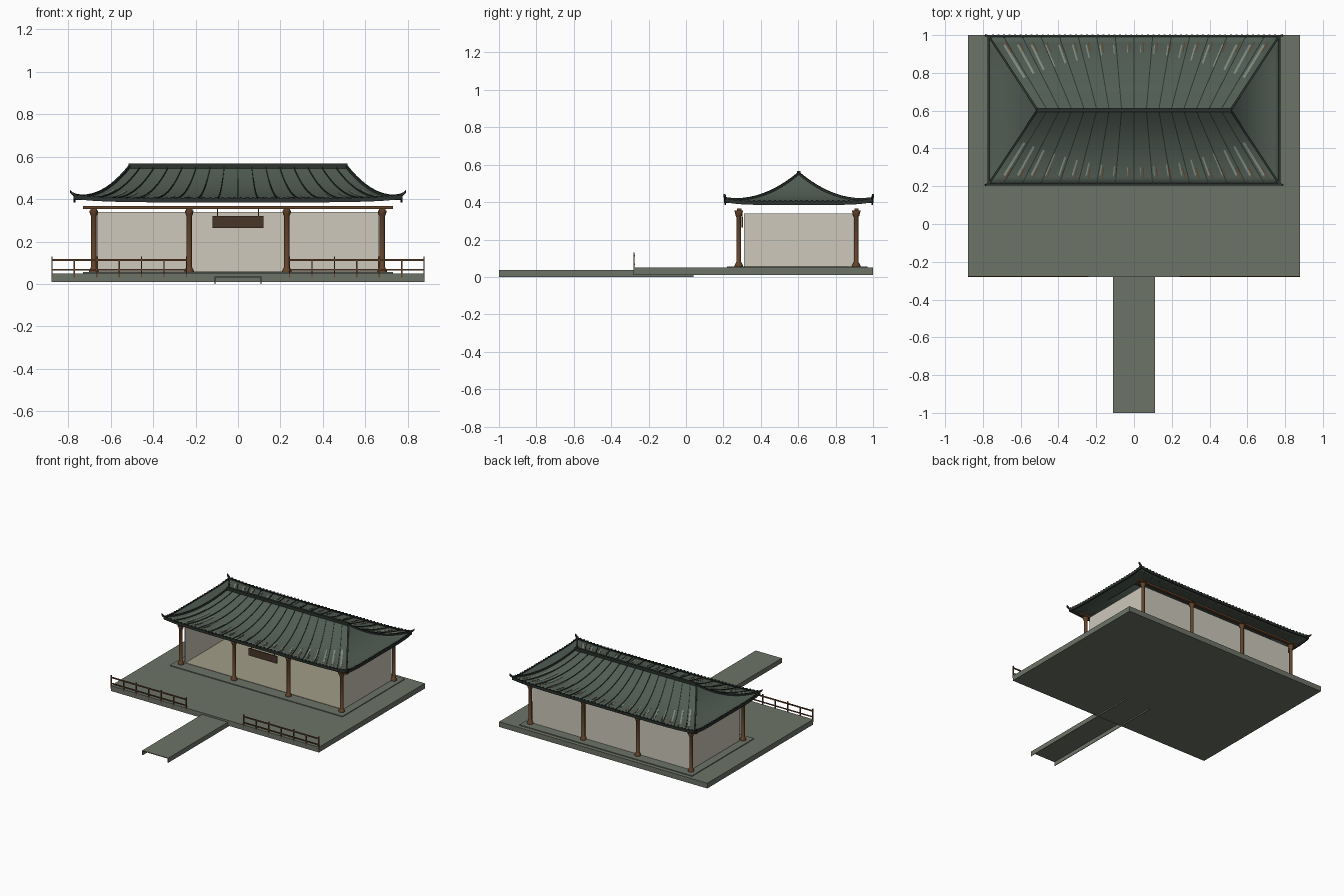
import bpy, bmesh, math
from mathutils import Vector

if "Cube" in bpy.data.objects:
    bpy.data.objects.remove(bpy.data.objects["Cube"])


def mat(name, r, g, b):
    m = bpy.data.materials.new(name)
    m.diffuse_color = (r, g, b, 1)
    m.use_nodes = True
    m.node_tree.nodes["Principled BSDF"].inputs["Base Color"].default_value = m.diffuse_color
    return m


STONE = mat("grey stone", .155, .172, .138)
WALL = mat("cream plaster", .61, .58, .50)
FLOOR = mat("straw floor", .36, .34, .25)
TILE = mat("green tile", .080, .108, .088)
DARK = mat("dark ridge tile", .025, .032, .027)
PALE = mat("pale tile", .22, .27, .22)
WOOD = mat("brown wood", .127, .058, .024)
SIGN = mat("dark board", .065, .037, .023)


def finish(name, bm, m, smooth=False):
    bmesh.ops.recalc_face_normals(bm, faces=bm.faces)
    me = bpy.data.meshes.new(name)
    bm.to_mesh(me)
    bm.free()
    me.materials.append(m)
    ob = bpy.data.objects.new(name, me)
    bpy.context.collection.objects.link(ob)
    if smooth:
        bpy.context.view_layer.objects.active = ob
        ob.select_set(True)
        bpy.ops.object.shade_smooth_by_angle(angle=math.radians(35))
        ob.select_set(False)
    return ob


def add_box(bm, x0, x1, y0, y1, z0, z1):
    vs = bmesh.ops.create_cube(bm, size=1)["verts"]
    for v in vs:
        v.co = Vector((x0 if v.co.x < 0 else x1, y0 if v.co.y < 0 else y1,
                       z0 if v.co.z < 0 else z1))


def boxes(name, m, *dims):
    bm = bmesh.new()
    for d in dims:
        add_box(bm, *d)
    return finish(name, bm, m)


def add_bar(bm, pts, w, h):
    """Sweep a rectangular section along points, taper-free, capped."""
    rings = []
    for i, p in enumerate(pts):
        d = pts[min(i + 1, len(pts) - 1)] - pts[max(i - 1, 0)]
        side = Vector((-d.y, d.x, 0)).normalized() * w / 2
        up = Vector((0, 0, h / 2))
        rings.append([bm.verts.new(p + a * side + b * up)
                      for a, b in ((-1, -1), (1, -1), (1, 1), (-1, 1))])
    for a, b in zip(rings, rings[1:]):
        for k in range(4):
            bm.faces.new((a[k], a[(k + 1) % 4], b[(k + 1) % 4], b[k]))
    bm.faces.new(rings[0])
    bm.faces.new(rings[-1])


# terrace, path (open underneath and at the end) and hall plinth
boxes("terrace", STONE, (-.88, .88, -.28, 1, .01, .05))
boxes("path", STONE, (-.11, .11, -1, -.28, .031, .036),
      (-.11, -.106, -1, .04, 0, .033), (.106, .11, -1, .04, 0, .033))
boxes("plinth", STONE, (-.73, .73, .22, .97, .05, .056))

# hall, open to the front
boxes("hall_floor", FLOOR, (-.67, .67, .31, .87, .055, .059))
boxes("hall_walls", WALL, (-.67, -.66, .31, .89, .055, .34),
      (.66, .67, .31, .89, .055, .34), (-.67, .67, .88, .895, .055, .34))

# columns with lathed base and capital
bm = bmesh.new()
prof = [(.022, .055), (.022, .062), (.016, .075), (.0125, .08), (.0125, .32),
        (.016, .326), (.02, .34), (.02, .347)]
N = 12
for cx in (-.68, -.23, .23, .68):
    for cy in (.282, .91):
        rings = [[bm.verts.new((cx + r * math.cos(k * math.tau / N),
                                cy + r * math.sin(k * math.tau / N), z)) for k in range(N)]
                 for r, z in prof]
        for a, b in zip(rings, rings[1:]):
            for k in range(N):
                bm.faces.new((a[k], a[(k + 1) % N], b[(k + 1) % N], b[k]))
        bm.faces.new(rings[-1])
        add_box(bm, cx - .015, cx + .015, cy - .022, cy + .022, .347, .356)
finish("columns", bm, WOOD, True)

# long beams over both column rows
boxes("beams", WOOD, (-.73, .73, .272, .297, .353, .367), (-.73, .73, .9, .922, .353, .367))

# hanging board
boxes("hanging_board", SIGN, (-.12, .12, .297, .305, .265, .32))
boxes("board_hangers", WOOD, (-.1, -.095, .3, .303, .32, .355), (.095, .1, .3, .303, .32, .355))

# roof surface: concave slopes with lifted corners
RX, EX, RY, DY = .51, .77, .603, .393


def roof_pt(side, u, t, dz=0):
    hx = RX + (EX - RX) * t
    z = .402 + .15 * (1 - t) ** 2.2 + .015 * abs(u) ** 6 * t ** 4 + dz
    if side in ("front", "back"):
        return Vector((u * hx, RY + DY * t * (-1 if side == "front" else 1), z))
    return Vector((hx * (-1 if side == "left" else 1), RY + u * DY * t, z))


SIDES = ("front", "back", "left", "right")
bm = bmesh.new()
NU, NT = 20, 10
for s in SIDES:
    g = [[bm.verts.new(roof_pt(s, -1 + 2 * i / NU, j / NT)) for i in range(NU + 1)]
         for j in range(NT + 1)]
    for j in range(NT):
        for i in range(NU):
            bm.faces.new((g[j][i], g[j][i + 1], g[j + 1][i + 1], g[j + 1][i]))
bmesh.ops.remove_doubles(bm, verts=bm.verts, dist=1e-5)
bmesh.ops.dissolve_degenerate(bm, edges=bm.edges, dist=1e-5)
roof = finish("roof", bm, TILE, True)
if sum(p.normal.z for p in roof.data.polygons) < 0:
    roof.data.flip_normals()
sol = roof.modifiers.new("thickness", "SOLIDIFY")
sol.thickness, sol.offset = .006, -1

# eave edge and tile ends
bm = bmesh.new()
for s in SIDES:
    add_bar(bm, [roof_pt(s, -1 + 2 * i / NU, 1, -.007) for i in range(NU + 1)], .01, .02)
    n = 52 if s in ("front", "back") else 28
    for i in range(n):
        p = roof_pt(s, -.97 + 1.94 * i / (n - 1), 1, .002)
        add_box(bm, p.x - .005, p.x + .005, p.y - .006, p.y + .006, p.z - .008, p.z + .006)
finish("eave_edge", bm, DARK)

# main ridge, hip ridges with upturned tips
bm = bmesh.new()
add_box(bm, -.515, .515, RY - .009, RY + .009, .545, .567)
for s in ("front", "back"):
    for u in (-1, 1):
        pts = [roof_pt(s, u, j / 12, .003) for j in range(13)]
        e = pts[-1]
        out = -1 if s == "front" else 1
        pts += [e + Vector((u * .012, out * .002, .007)), e + Vector((u * .02, out * .004, .016))]
        add_bar(bm, pts, .011, .013)
finish("ridges", bm, DARK)

# tile ribs fanning from the ridge
bm = bmesh.new()
for s in ("front", "back"):
    for k in range(15):
        u = -.9 + 1.8 * k / 14
        add_bar(bm, [roof_pt(s, u, j / 10, .001) for j in range(11)], .005, .007)
finish("tile_ribs", bm, DARK)

# pale worn tile strips and rafter ends showing near the eaves
pale, raft = bmesh.new(), bmesh.new()
for s in ("front", "back"):
    for k in range(20):
        u = -.93 + 1.86 * k / 19
        t0 = .78 - .38 * abs(u) ** 1.5
        add_bar(pale, [roof_pt(s, u, t0 + (.88 - t0) * j / 5, .0005) for j in range(6)],
                .004 + .009 * abs(u), .003)
        add_bar(raft, [roof_pt(s, u + .02, .78 + .14 * j / 3, -.002) for j in range(4)],
                .006, .009)
finish("pale_tile_strips", pale, PALE)
finish("rafter_ends", raft, WOOD)

# front railings either side of the path
bm = bmesh.new()
for sx in (-1, 1):
    a, b = sorted((sx * .24, sx * .88))
    for z0, z1 in ((.109, .118), (.065, .072)):
        add_box(bm, a, b, -.281, -.274, z0, z1)
    for i in range(7):
        x = sx * (.243 + .634 * i / 6)
        add_box(bm, x - .003, x + .003, -.281, -.275, .03, .13 if i % 2 == 0 else .118)
finish("railings", bm, WOOD)
